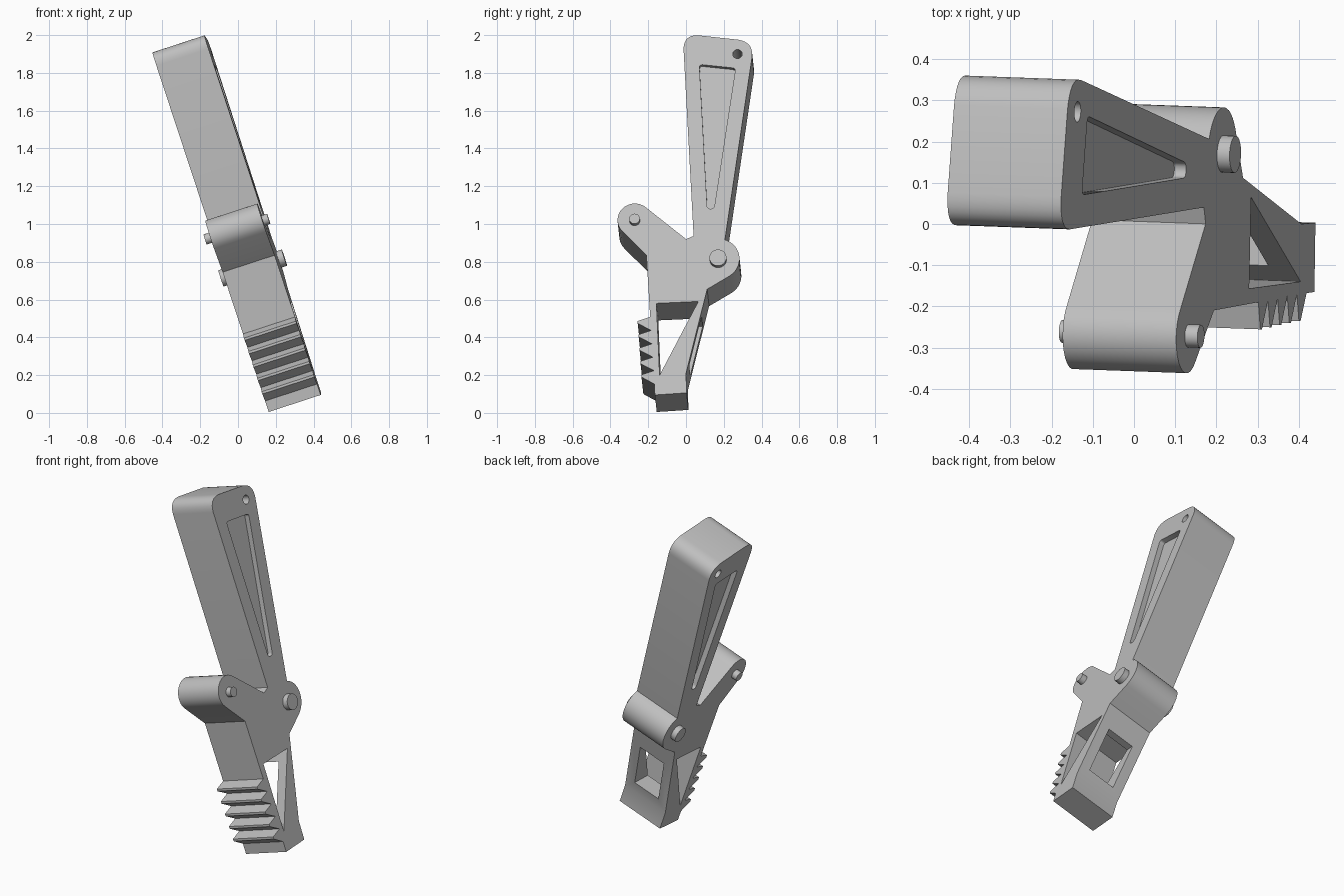
import bpy, bmesh
from math import cos, sin, radians
from mathutils import Matrix, Vector

cube = bpy.data.objects.get("Cube")
if cube:
    bpy.data.objects.remove(cube)

grey = bpy.data.materials.new("plain grey")
grey.use_nodes = True
grey.diffuse_color = (0.52, 0.52, 0.52, 1)
grey.node_tree.nodes["Principled BSDF"].inputs["Base Color"].default_value = grey.diffuse_color

# Leaning frame: thickness axis, profile right, profile up
across = Vector((0.275, -0.01, 0.09)).normalized()
right = Vector((0.0364, 1, 0)).normalized()
up = across.cross(right)
FRAME = Matrix.Translation((0.475, 0, 0)) @ Matrix((across, right, up)).transposed().to_4x4()
THICK = 0.29


def flat(y, z):
    """Upright position to a point in the leaning profile plane."""
    return Vector((y - 0.0116 * z, z / up.z))


def arc(y, z, r, a0, a1, n=14):
    c = flat(y, z)
    return [c + r * Vector((cos(a), sin(a)))
            for a in (radians(a0 + (a1 - a0) * i / n) for i in range(n + 1))]


def circle(y, z, r):
    return arc(y, z, r, 0, 360, 28)[:-1]


def fillet(before, corner, after, r, n=8):
    """Rounded corner as a quadratic curve that trims r off both edges."""
    b, c, a = flat(*before), flat(*corner), flat(*after)
    s, e = c + (b - c).normalized() * r, c + (a - c).normalized() * r
    return [(1 - t) ** 2 * s + 2 * t * (1 - t) * (0.12 * (s + e) / 2 + 0.88 * c) + t * t * e
            for t in (i / n for i in range(n + 1))]


def rounded(points, r):
    n = len(points)
    return [p for i in range(n)
            for p in fillet(points[i - 1], points[i], points[(i + 1) % n], r, 4)]


def extrude(name, profile, t0, t1):
    bm = bmesh.new()
    face = bm.faces.new([bm.verts.new((t0, p.x, p.y)) for p in profile])
    out = bmesh.ops.extrude_face_region(bm, geom=[face])
    moved = [v for v in out["geom"] if isinstance(v, bmesh.types.BMVert)]
    bmesh.ops.translate(bm, verts=moved, vec=(t1 - t0, 0, 0))
    bmesh.ops.recalc_face_normals(bm, faces=bm.faces)
    bm.transform(FRAME)
    mesh = bpy.data.meshes.new(name)
    bm.to_mesh(mesh)
    bm.free()
    mesh.materials.append(grey)
    obj = bpy.data.objects.new(name, mesh)
    bpy.context.collection.objects.link(obj)
    return obj


def activate(obj):
    bpy.ops.object.select_all(action="DESELECT")
    obj.select_set(True)
    bpy.context.view_layer.objects.active = obj


def cut(obj, profile, t0, t1):
    cutter = extrude("cutter", profile, t0, t1)
    cutter.hide_render = True
    mod = obj.modifiers.new("cut", "BOOLEAN")
    mod.operation, mod.solver, mod.object = "DIFFERENCE", "EXACT", cutter
    activate(obj)
    bpy.ops.object.modifier_apply(modifier=mod.name)
    bpy.data.objects.remove(cutter)


# Gripping teeth, from the top one down
teeth = []
pitch = 0.071
for i in range(5):
    z, y = 0.508 - pitch * i, -0.19 + 0.005 * i
    teeth += [flat(y, z), flat(y - 0.066, z - 0.022), flat(y - 0.066, z - 0.034)]
teeth.append(flat(-0.168, 0.508 - pitch * 5))

# Outline of the lever: foot, strut, rear lug, handle, front lug, teeth
handle = [(0.2, 0.92), (0.362, 1.966), (-0.018, 2.008), (0.04, 0.937)]
outline = [flat(-0.165, 0.095), flat(0.003, 0.106), flat(0, 0.21), flat(0.112, 0.655)]
outline += arc(0.17, 0.815, 0.113, -57, 72)
outline += fillet(*handle[:3], 0.085) + fillet(*handle[1:], 0.085)
outline += [flat(*handle[3]), flat(0, 0.92)]
outline += arc(-0.272, 1.022, 0.091, 46, 226)
outline += [flat(-0.21, 0.835)] + teeth
body = extrude("lever_body", outline, -THICK, 0)

# Triangular opening and the window through the rear strut
cut(body, [flat(*p) for p in [(-0.14, 0.2), (0.065, 0.59), (-0.157, 0.58)]], -THICK - 0.1, 0.1)
cut(body, [flat(*p) for p in [(-0.12, 0.27), (0.3, 0.27), (0.3, 0.53), (-0.12, 0.53)]],
    0.06 - THICK, -0.06)

# Tapered pocket on each side of the handle, and the hanging hole
pocket = rounded([(0.112, 1.08), (0.148, 1.08), (0.262, 1.825), (0.07, 1.845)], 0.016)
for t0, t1 in ((-0.03, 0.1), (-THICK - 0.1, 0.03 - THICK)):
    cut(body, pocket, t0, t1)
cut(body, circle(0.272, 1.9, 0.025), -THICK - 0.1, 0.1)

# Pivot pins through both lugs
pins = [extrude(name, circle(y, z, r), -THICK - 0.032, 0.032)
        for name, y, z, r in (("rear_pin", 0.17, 0.812, 0.045),
                              ("front_pin", -0.272, 1.018, 0.028))]

for obj in [body] + pins:
    activate(obj)
    bpy.ops.object.shade_smooth_by_angle(angle=radians(30))
